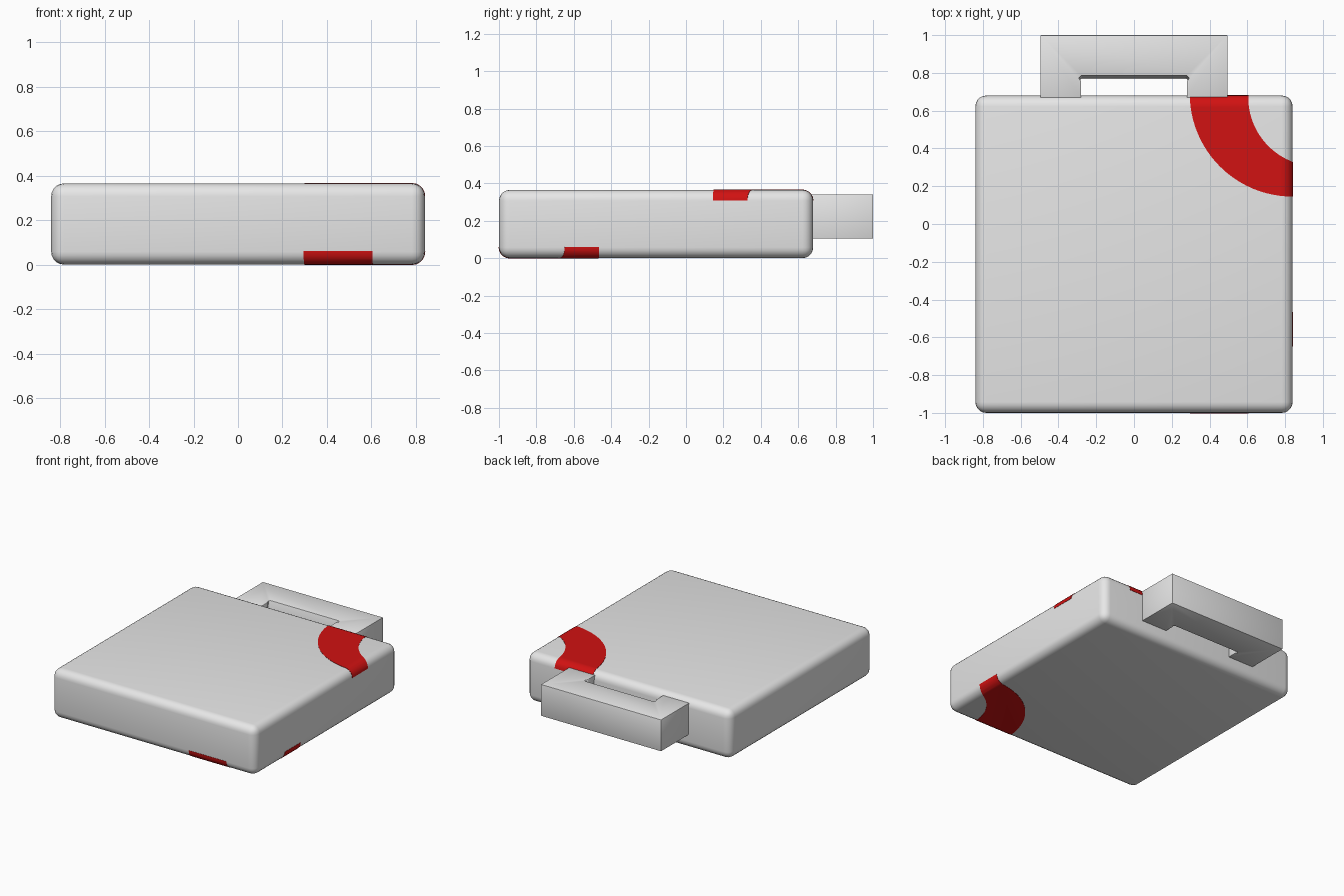
import bpy, bmesh, math
from mathutils import Vector

if "Cube" in bpy.data.objects:
    bpy.data.objects.remove(bpy.data.objects["Cube"])


def material(name, rgb):
    m = bpy.data.materials.new(name)
    m.diffuse_color = (*rgb, 1)
    m.use_nodes = True
    m.node_tree.nodes["Principled BSDF"].inputs["Base Color"].default_value = m.diffuse_color
    return m


GREY = material("light grey", (0.8, 0.8, 0.8))
RED = material("red", (0.64, 0.006, 0.006))


def add(name, bm, mat):
    bmesh.ops.recalc_face_normals(bm, faces=bm.faces)
    me = bpy.data.meshes.new(name)
    bm.to_mesh(me)
    bm.free()
    me.materials.append(mat)
    ob = bpy.data.objects.new(name, me)
    bpy.context.collection.objects.link(ob)
    return ob


def smooth(ob, angle=40):
    bpy.ops.object.select_all(action='DESELECT')
    ob.select_set(True)
    bpy.context.view_layer.objects.active = ob
    bpy.ops.object.shade_smooth_by_angle(angle=math.radians(angle))


def rounded_box(lo, hi, radius):
    lo, hi = Vector(lo), Vector(hi)
    bm = bmesh.new()
    bmesh.ops.create_cube(bm, size=1)
    for v in bm.verts:
        v.co = Vector([(lo[i] + hi[i]) / 2 + v.co[i] * (hi[i] - lo[i]) for i in range(3)])
    bmesh.ops.bevel(bm, geom=bm.edges[:], offset=radius, segments=5,
                    profile=0.5, affect='EDGES')
    return bm


def loft(bottom, top, z0, z1):
    """Closed solid between two matching outlines."""
    bm = bmesh.new()
    a = [bm.verts.new((x, y, z0)) for x, y in bottom]
    b = [bm.verts.new((x, y, z1)) for x, y in top]
    n = len(a)
    for i in range(n):
        j = (i + 1) % n
        bm.faces.new((a[i], a[j], b[j], b[i]))
    bm.faces.new(a[::-1])
    bm.faces.new(b)
    return bm


def bake(ob):
    """Replace the mesh with its modified result."""
    dg = bpy.context.evaluated_depsgraph_get()
    me = bpy.data.meshes.new_from_object(ob.evaluated_get(dg))
    ob.modifiers.clear()
    ob.data = me


# Main slab
LO, HI = (-0.84, -1.0, 0.0), (0.84, 0.68, 0.365)
smooth(add("body", rounded_box(LO, HI, 0.058), GREY))


# Handle with a slot whose back wall leans
def handle_outline(wall):
    half = [(0.495, 1.0), (0.495, 0.668), (0.28, 0.668), (0.28, 0.755),
            (0.292, wall - 0.012), (0.278, wall)]
    return half + [(-x, y) for x, y in reversed(half)]


handle = add("handle", loft(handle_outline(0.768), handle_outline(0.785), 0.105, 0.34), GREY)
bev = handle.modifiers.new("edge", 'BEVEL')
bev.width, bev.segments, bev.limit_method = 0.006, 2, 'ANGLE'
bake(handle)
smooth(handle, 35)


# Red curved bands wrapping two corners: thin skins cut from an enlarged body
def arc(cx, cy, r, a0, a1, n=24):
    return [(cx + r * math.cos(a0 + (a1 - a0) * i / n),
             cy + r * math.sin(a0 + (a1 - a0) * i / n)) for i in range(n + 1)]


def band_outline():
    outer = arc(0.84, 0.69, 0.545, math.pi, 1.5 * math.pi)
    inner = arc(0.97, 0.67, 0.365, math.radians(259), math.pi)
    return [(0.295, 0.8)] + outer + [(0.9, 0.145)] + inner + [(0.605, 0.8)]


def corner_band(name, flip, z0, z1):
    pts = band_outline()
    if flip:  # mirrored about the middle of the slab
        pts = [(x, -0.32 - y) for x, y in pts]
    cutter = add(name + "_cutter", loft(pts, pts, z0, z1), RED)
    cutter.hide_render = True
    g = 0.002
    ob = add(name, rounded_box([c - g for c in LO], [c + g for c in HI], 0.06), RED)
    mod = ob.modifiers.new("cut", 'BOOLEAN')
    mod.operation, mod.object, mod.solver = 'INTERSECT', cutter, 'EXACT'
    bake(ob)
    bpy.data.objects.remove(cutter)
    # Keep everything resting on the ground plane
    for v in ob.data.vertices:
        v.co.z = max(v.co.z, -0.002)
    smooth(ob)


corner_band("top_red_band", False, 0.308, 0.5)
corner_band("bottom_red_band", True, -0.2, 0.06)
